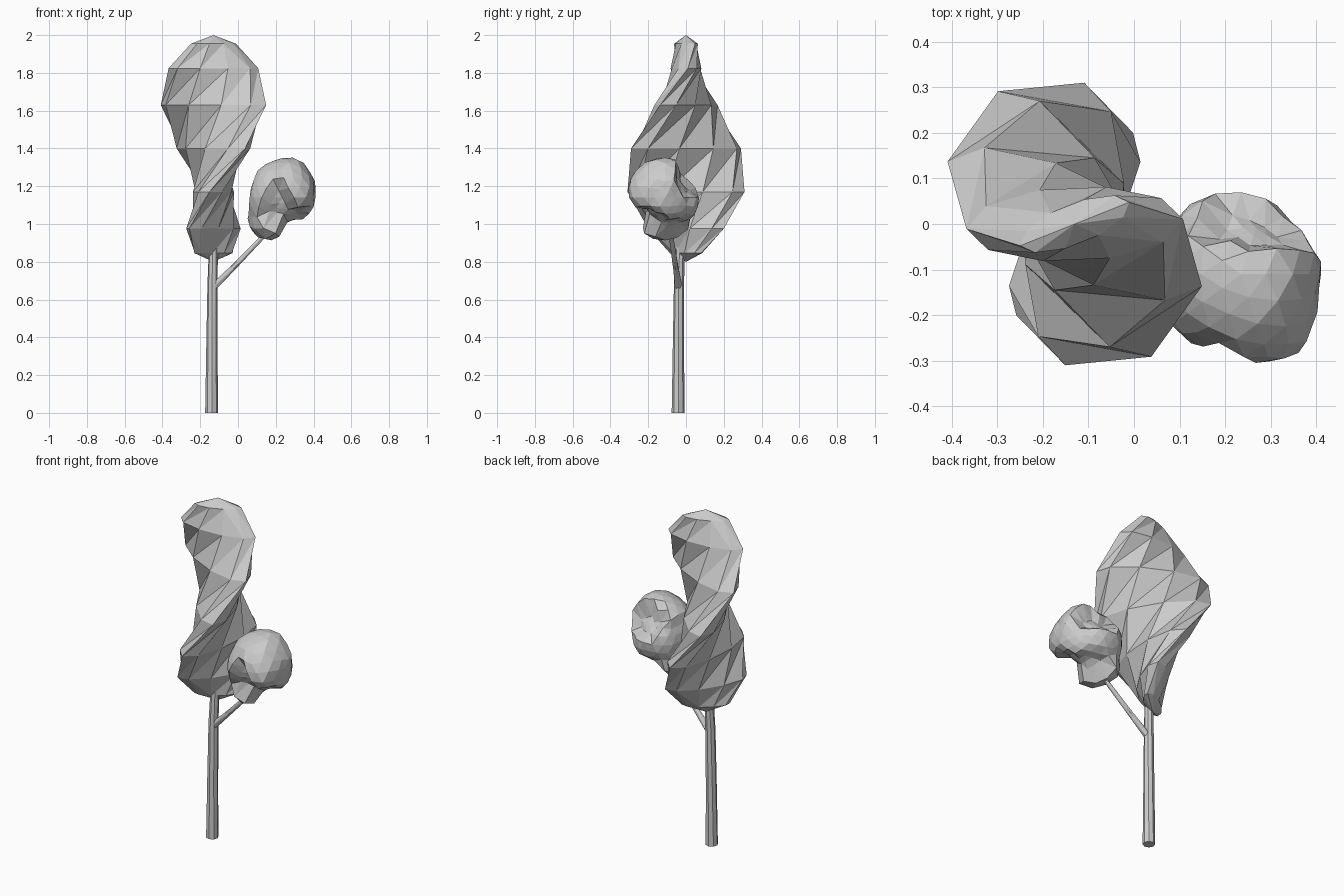
import bpy, bmesh, math
from mathutils import Matrix, Vector

if "Cube" in bpy.data.objects:
    bpy.data.objects.remove(bpy.data.objects["Cube"])


def finish(bm, name, diagonal='SHORT_EDGE'):
    bmesh.ops.triangulate(bm, faces=bm.faces[:], quad_method=diagonal)
    bmesh.ops.recalc_face_normals(bm, faces=bm.faces[:])
    me = bpy.data.meshes.new(name)
    bm.to_mesh(me)
    bm.free()
    ob = bpy.data.objects.new(name, me)
    bpy.context.collection.objects.link(ob)
    return ob


def twisted_crown(name, centre, radii, phase, twist=177):
    """Flattened low-poly ball twisted around z, with vertices on its wide tips (local y)."""
    bm = bmesh.new()
    bmesh.ops.create_uvsphere(bm, u_segments=10, v_segments=8, radius=1)
    for v in bm.verts:
        p = Vector((v.co.x * radii[0], v.co.y * radii[1], v.co.z * radii[2]))
        turn = math.radians(phase + twist * v.co.z / 2)
        v.co = Matrix.Rotation(turn, 3, 'Z') @ p + Vector(centre)
    return finish(bm, name, 'LONG_EDGE')   # long creases give the wrung look


def lobed_crown(name, centre, lobes, sharpness=24):
    """Low-poly ball pushed out to lobes and in to dents, given as offsets from the centre."""
    bm = bmesh.new()
    bmesh.ops.create_icosphere(bm, subdivisions=3, radius=1)
    pts = [Vector(p) for p in lobes]
    for v in bm.verts:
        d = v.co.normalized()
        w = [math.exp(sharpness * (d.dot(p.normalized()) - 1)) for p in pts]
        r = sum(wi * p.length for wi, p in zip(w, pts)) / sum(w)
        v.co = Vector(centre) + d * r
    return finish(bm, name)


def limb(name, points, radii, sides, twist):
    """Tapered, twisted stem through the given points."""
    bm = bmesh.new()
    pts = [Vector(p) for p in points]
    rot = (pts[-1] - pts[0]).to_track_quat('Z', 'Y')
    rings = []
    for i, (p, r) in enumerate(zip(pts, radii)):
        angles = [2 * math.pi * k / sides + math.radians(twist * i) for k in range(sides)]
        rings.append([bm.verts.new(p + rot @ Vector((r * math.cos(a), r * math.sin(a), 0)))
                      for a in angles])
    for a, b in zip(rings, rings[1:]):
        for k in range(sides):
            n = (k + 1) % sides
            bm.faces.new((a[k], a[n], b[n], b[k]))
    bm.faces.new(rings[0][::-1])
    bm.faces.new(rings[-1])
    return finish(bm, name)


# Trunk and side branch
limb("trunk", [(-0.14, -0.042, 0), (-0.138, -0.04, 0.35), (-0.135, -0.037, 0.68), (-0.13, -0.03, 0.88)],
     [0.034, 0.03, 0.027, 0.024], 8, 40)
limb("branch", [(-0.135, -0.038, 0.66), (-0.02, -0.055, 0.775), (0.14, -0.08, 0.94)],
     [0.02, 0.015, 0.012], 6, 30)

# Large crown, twisted about the vertical
twisted_crown("main_foliage", (-0.13, 0, 1.4), (0.116, 0.336, 0.6), 30)

# Small lobed crown at the end of the branch
lobed_crown("side_foliage", (0.235, -0.11, 1.14), [
    (-0.10, 0.00, -0.22), (-0.16, -0.01, -0.20), (-0.155, -0.04, -0.10),      # foot on the branch
    (0.165, -0.05, -0.03), (0.125, 0.07, -0.08), (0.12, -0.17, 0.05),         # right lobe
    (0.10, -0.03, 0.21), (0.02, -0.02, 0.205), (-0.095, -0.03, 0.17), (0.13, -0.02, 0.14),  # top
    (-0.16, -0.08, 0.05), (-0.13, -0.14, 0.00), (-0.16, 0.02, 0.02),          # left lobe
    (0.0, 0.17, -0.06), (-0.125, 0.14, -0.03),                                # back lobe
    (-0.02, -0.11, -0.03), (0.06, -0.05, -0.09), (0.03, 0.09, 0.07), (0.02, 0.03, -0.13)])  # dents
